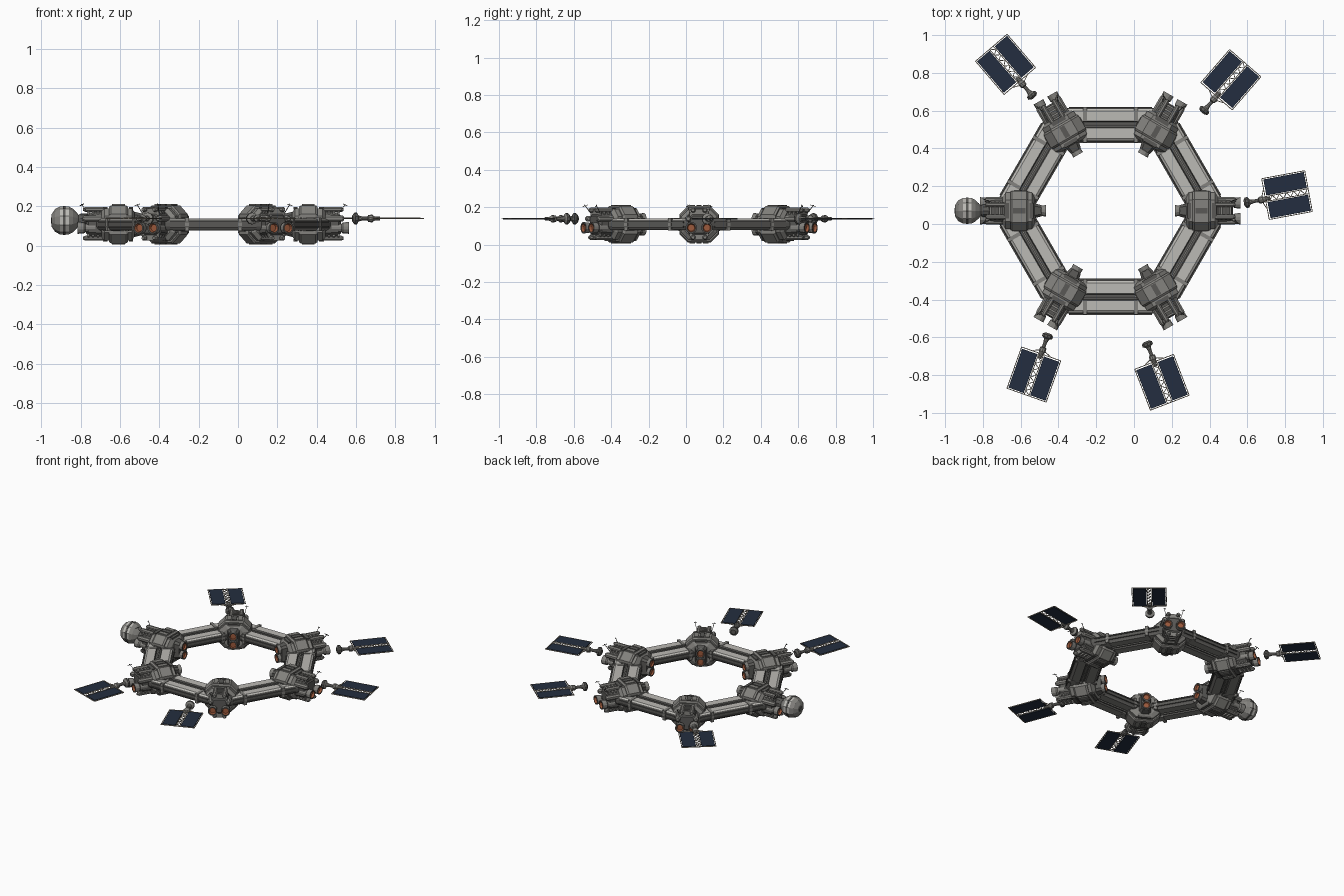
import bpy, bmesh, math
from mathutils import Matrix, Vector

if "Cube" in bpy.data.objects:
    bpy.data.objects.remove(bpy.data.objects["Cube"])

CEN = Vector((-0.125, 0.07, 0.108))
COLORS = [("light_hull", (0.50, 0.49, 0.46)), ("mid_hull", (0.23, 0.225, 0.21)),
          ("dark_hull", (0.10, 0.098, 0.092)), ("solar_blue", (0.017, 0.027, 0.05)),
          ("frame_beige", (0.36, 0.32, 0.26)), ("copper", (0.33, 0.10, 0.045))]
MATS = []
for n, c in COLORS:
    m = bpy.data.materials.new(n)
    m.diffuse_color = (*c, 1)
    m.use_nodes = True
    m.node_tree.nodes["Principled BSDF"].inputs["Base Color"].default_value = m.diffuse_color
    MATS.append(m)
LIGHT, MID, DARK, BLUE, BEIGE, COPPER = range(6)


def skin(bm, rings, mat, cap=True):
    """Join rings of points; mat may be a function of the strip number."""
    vs = [[bm.verts.new(p) for p in r] for r in rings]
    n = len(vs[0])
    for k, (a, b) in enumerate(zip(vs, vs[1:])):
        for i in range(n):
            j = (i + 1) % n
            f = bm.faces.new((a[i], a[j], b[j], b[i]))
            f.material_index = mat[k] if isinstance(mat, list) else mat
    if cap:
        for k, r in ((0, vs[0]), (-1, vs[-1])):
            bm.faces.new(r).material_index = mat[k] if isinstance(mat, list) else mat


def loft(bm, secs, mat, y=0, z=0):
    """Chamfered rectangle sections (x, half y, half z, chamfer)."""
    rings = []
    for x, a, b, c in secs:
        q = [(a, b - c), (a - c, b), (c - a, b), (-a, b - c),
             (-a, c - b), (c - a, -b), (a - c, -b), (a, c - b)]
        rings.append([(x, y + u, z + v) for u, v in q])
    skin(bm, rings, mat)


def tube(bm, prof, mat, y=0, z=0, n=12):
    """Turned shape along x from (x, radius) pairs."""
    t = [2 * math.pi * (i + 0.5) / n for i in range(n)]
    skin(bm, [[(x, y + r * math.cos(a), z + r * math.sin(a)) for a in t] for x, r in prof], mat)


def box(bm, x0, x1, y0, y1, z0, z1, mat):
    skin(bm, [[(x, y0, z0), (x, y1, z0), (x, y1, z1), (x, y0, z1)] for x in (x0, x1)], mat)


def bar(bm, p, q, w, mat):
    """Thin square rod between two points."""
    p, q = Vector(p), Vector(q)
    d = (q - p).normalized()
    s = d.orthogonal().normalized() * w
    t = d.cross(s)
    skin(bm, [[o + s, o + t, o - s, o - t] for o in (p, q)], mat)


def finish(bm, name, loc=CEN, ang=0):
    bmesh.ops.recalc_face_normals(bm, faces=bm.faces)
    bm.transform(Matrix.Translation(loc) @ Matrix.Rotation(ang, 4, 'Z'))
    me = bpy.data.meshes.new(name)
    bm.to_mesh(me)
    bm.free()
    for m in MATS:
        me.materials.append(m)
    ob = bpy.data.objects.new(name, me)
    bpy.context.collection.objects.link(ob)
    return ob


# Hexagonal ring: grooved rail section swept round six corners (apothem, z)
top = [(0.545, 0.010), (0.538, 0.024), (0.528, 0.031), (0.475, 0.031), (0.470, 0.020),
       (0.442, 0.020), (0.437, 0.031), (0.382, 0.031), (0.372, 0.024), (0.365, 0.010)]
prof = top + [(a, -z) for a, z in reversed(top)]
mats = [DARK, LIGHT, LIGHT, DARK, DARK, DARK, LIGHT, LIGHT, DARK, DARK,
        DARK, MID, MID, DARK, DARK, DARK, MID, MID, DARK, DARK]
bm = bmesh.new()
rings = []
for a, z in prof + prof[:1]:
    r = a / math.cos(math.pi / 6)
    rings.append([(r * math.cos(k * math.pi / 3), r * math.sin(k * math.pi / 3), z) for k in range(6)])
skin(bm, rings, mats, cap=False)
bmesh.ops.remove_doubles(bm, verts=bm.verts, dist=1e-5)
finish(bm, "hex_ring")

# Beam fittings: side pipes, groove cable and end collars on each beam
for k in range(6):
    bm = bmesh.new()
    for a in (0.547, 0.363):
        for z in (-0.012, 0.012):
            bar(bm, (a, -0.22, z), (a, 0.22, z), 0.005, DARK)
    for z in (-0.024, 0.024):
        bar(bm, (0.456, -0.2, z), (0.456, 0.2, z), 0.006, MID)
    for s in (-1, 1):
        y0, y1 = sorted((s * 0.125, s * 0.145))
        for x0, x1 in ((0.362, 0.44), (0.472, 0.55)):
            box(bm, x0, x1, y0, y1, -0.034, 0.034, MID)
    finish(bm, f"beam_fittings_{k + 1}", CEN, (k + 0.5) * math.pi / 3)

# Corner modules
for k in range(6):
    bm = bmesh.new()
    # faceted main block with raised bands
    loft(bm, [(0.400, .070, .060, .03), (0.415, .096, .082, .04),
              (0.555, .096, .082, .04), (0.570, .075, .065, .03)], MID)
    loft(bm, [(0.435, .100, .090, .042), (0.445, .106, .097, .045),
              (0.520, .106, .097, .045), (0.530, .100, .090, .042)], MID)
    for s in (-1, 1):
        # roof and floor plates, side hatches
        for y in (-0.036, 0, 0.036):
            z0, z1 = sorted((s * 0.09, s * 0.103))
            box(bm, 0.45, 0.515, y - 0.014, y + 0.014, z0, z1, DARK if y == 0 else MID)
        y0, y1 = sorted((s * 0.1, s * 0.111))
        box(bm, 0.455, 0.51, y0, y1, -0.035, 0.035, DARK)
        z0, z1 = sorted((s * 0.075, s * 0.088))
        box(bm, 0.538, 0.562, -0.04, 0.04, z0, z1, DARK)
        box(bm, 0.408, 0.428, -0.04, 0.04, z0, z1, DARK)
    finish(bm, f"corner_block_{k + 1}", CEN, k * math.pi / 3)

    bm = bmesh.new()
    # inner docking nozzles, stacked
    loft(bm, [(0.365, .030, .055, .012), (0.405, .040, .065, .015)], DARK)
    for z in (-0.03, 0.03):
        tube(bm, [(0.40, .022), (0.372, .022), (0.365, .029), (0.342, .031),
                  (0.342, .022), (0.352, .018)], [MID, MID, MID, DARK, COPPER], 0, z)
    finish(bm, f"inner_nozzles_{k + 1}", CEN, k * math.pi / 3)

    bm = bmesh.new()
    # outer machinery: core, ribs, tanks, twin nozzles, aerials
    loft(bm, [(0.56, .060, .065, .02), (0.635, .060, .060, .02), (0.648, .045, .045, .015)], DARK)
    for x in (0.582, 0.606, 0.630):
        loft(bm, [(x, .050, .082, .02), (x + 0.011, .050, .082, .02)], MID)
    for s in (-1, 1):
        tube(bm, [(0.56, .014), (0.65, .014), (0.662, .008)], MID, s * 0.032, 0.076, 8)
        tube(bm, [(0.56, .014), (0.65, .014), (0.662, .008)], MID, s * 0.032, -0.070, 8)
        tube(bm, [(0.56, .017), (0.655, .017), (0.665, .010)], MID, s * 0.058, 0.03, 8)
        tube(bm, [(0.60, .022), (0.650, .022), (0.658, .029), (0.690, .031),
                  (0.690, .023), (0.676, .018)], [MID, MID, MID, DARK, COPPER], s * 0.042, -0.018)
        bar(bm, (0.64, s * 0.05, 0.06), (0.672, s * 0.062, 0.104), 0.002, DARK)
        bar(bm, (0.66, s * 0.05, 0.104), (0.68, s * 0.07, 0.094), 0.002, DARK)
    finish(bm, f"outer_machinery_{k + 1}", CEN, k * math.pi / 3)

# Command pod on the left corner
bm = bmesh.new()
tube(bm, [(-0.62, .035), (-0.675, .035), (-0.685, .028), (-0.695, .040), (-0.715, .060),
          (-0.735, .071), (-0.780, .071), (-0.805, .058), (-0.822, .032)],
     [DARK, DARK, MID, MID, MID, LIGHT, MID, MID], 0, 0.02, 10)
tube(bm, [(-0.752, .074), (-0.764, .074)], DARK, 0, 0.02, 10)
tube(bm, [(-0.81, .018), (-0.826, .016)], DARK, 0, 0.02, 10)
finish(bm, "command_pod")

# Free floating solar arrays: (centre x, centre y, heading)
for k, (x, y, deg) in enumerate([(-0.68, 0.845, 130.5), (0.513, 0.764, 49), (0.81, 0.153, 10.5),
                                 (0.148, -0.838, -69), (-0.53, -0.797, -109.5)]):
    bm = bmesh.new()
    # stalk with mounting foot and joint
    tube(bm, [(-0.232, .016), (-0.222, .030), (-0.208, .030), (-0.200, .015), (-0.18, .010),
              (-0.155, .010), (-0.150, .018), (-0.130, .020), (-0.118, .011), (-0.09, .009)],
         [DARK, DARK, MID, MID, MID, DARK, MID, MID, MID], n=10)
    # frame, central truss
    for s in (-1, 1):
        bar(bm, (-0.115, s * 0.11, 0), (0.117, s * 0.11, 0), 0.003, BEIGE)
        bar(bm, (s * 0.116, -0.11, 0), (s * 0.116, 0.11, 0), 0.003, BEIGE)
        bar(bm, (-0.12, s * 0.013, 0.002), (0.117, s * 0.013, 0.002), 0.003, BEIGE)
        bar(bm, (-0.118, s * 0.05, 0), (-0.14, 0, 0), 0.003, BEIGE)
        # blue cells
        y0, y1 = sorted((s * 0.018, s * 0.104))
        box(bm, -0.108, 0.110, y0, y1, -0.003, 0.003, BLUE)
        for j in range(5):
            px = -0.1 + j * 0.05
            bar(bm, (px, s * 0.104, 0), (px, s * 0.11, 0), 0.002, BEIGE)
    for j in range(12):
        px = -0.115 + j * 0.019
        s = 1 if j % 2 else -1
        bar(bm, (px, -s * 0.013, 0.002), (px + 0.019, s * 0.013, 0.002), 0.0025, BEIGE)
    finish(bm, f"solar_array_{k + 1}", (x, y, 0.138), math.radians(deg))
